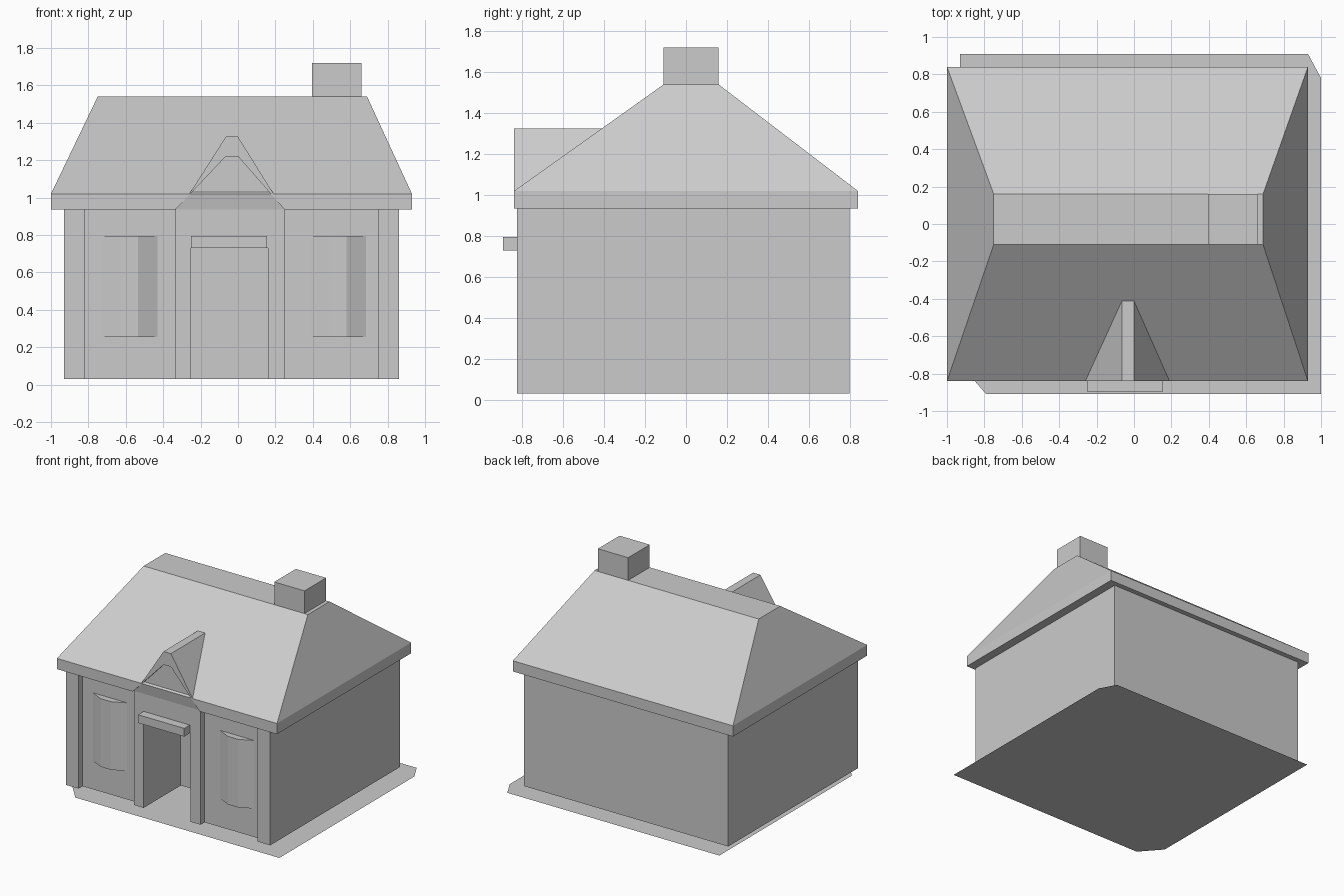
import bpy
import bmesh

old = bpy.data.objects.get("Cube")
if old:
    bpy.data.objects.remove(old, do_unlink=True)

# Single plain grey finish
grey = bpy.data.materials.new("plain_grey")
grey.use_nodes = True
colour = (0.6, 0.6, 0.6, 1)
grey.diffuse_color = colour
grey.node_tree.nodes["Principled BSDF"].inputs["Base Color"].default_value = colour


def finish(name, bm):
    bmesh.ops.recalc_face_normals(bm, faces=bm.faces)
    mesh = bpy.data.meshes.new(name)
    bm.to_mesh(mesh)
    bm.free()
    mesh.materials.append(grey)
    obj = bpy.data.objects.new(name, mesh)
    bpy.context.collection.objects.link(obj)
    return obj


def prism(name, outline, start, end, upright=False):
    """Extrude a plan outline (x, y) up z, or an upright one (x, z) along y."""
    bm = bmesh.new()
    place = (lambda a, b: (a, start, b)) if upright else (lambda a, b: (a, b, start))
    face = bm.faces.new([bm.verts.new(place(a, b)) for a, b in outline])
    grown = bmesh.ops.extrude_face_region(bm, geom=[face])["geom"]
    step = (0, end - start, 0) if upright else (0, 0, end - start)
    bmesh.ops.translate(bm, vec=step, verts=[v for v in grown if isinstance(v, bmesh.types.BMVert)])
    return finish(name, bm)


def rect(x0, x1, y0, y1):
    return [(x0, y0), (x1, y0), (x1, y1), (x0, y1)]


def box(name, x, y, z):
    return prism(name, rect(*x, *y), *z)


# Heights and depths shared by the parts
FLOOR, EAVE, ROOF_EDGE, RIDGE = 0.03, 0.935, 1.02, 1.54
POST_Y, WALL_Y, BACK_Y = -0.825, -0.775, 0.80
DOOR_L, DOOR_R, DOOR_TOP = -0.25, 0.16, 0.73

# Thin ground sheet with two clipped corners
bm = bmesh.new()
ground = [(-0.79, -0.91), (1, -0.91), (1, 0.78), (0.93, 0.91), (-0.93, 0.91), (-0.93, -0.75)]
bm.faces.new([bm.verts.new((x, y, 0)) for x, y in ground])
finish("ground_sheet", bm)

# House body: plan with corner posts, door posts and the deep doorway
plan = [(-0.93, BACK_Y), (-0.93, POST_Y), (-0.82, POST_Y), (-0.82, WALL_Y),
        (-0.335, WALL_Y), (-0.335, POST_Y), (DOOR_L, POST_Y), (DOOR_L, -0.36),
        (DOOR_R, -0.36), (DOOR_R, POST_Y), (0.25, POST_Y), (0.25, WALL_Y),
        (0.75, WALL_Y), (0.75, POST_Y), (0.86, POST_Y), (0.86, BACK_Y)]
prism("house_walls", plan, FLOOR, EAVE + 0.01)
box("door_header", (DOOR_L, DOOR_R), (POST_Y, -0.36), (DOOR_TOP, EAVE))
box("door_canopy", (DOOR_L, 0.155), (-0.895, POST_Y), (DOOR_TOP, 0.795))

# Shallow bay windows
for side, x in (("right", -0.58), ("left", 0.535)):
    bay = [(x - 0.15, WALL_Y), (x - 0.045, POST_Y), (x + 0.045, POST_Y), (x + 0.15, WALL_Y)]
    prism(side + "_bay_window", bay, 0.255, 0.795)

# Main roof: eave band topped by a truncated hip
bm = bmesh.new()
levels = [(rect(-1, 0.93, POST_Y, 0.84), EAVE),
          (rect(-1, 0.93, -0.84, 0.84), ROOF_EDGE),
          (rect(-0.75, 0.69, -0.11, 0.16), RIDGE)]
rings = [[bm.verts.new((x, y, z)) for x, y in pts] for pts, z in levels]
for low, high in zip(rings, rings[1:]):
    for i in range(4):
        j = (i + 1) % 4
        bm.faces.new((low[i], low[j], high[j], high[i]))
bm.faces.new(rings[0])
bm.faces.new(rings[-1])
finish("main_roof", bm)

# Front eave boards stop either side of the porch gable
prism("right_eave_board", [(-1, EAVE), (-0.335, EAVE), (-0.26, ROOF_EDGE), (-1, ROOF_EDGE)],
      -0.84, -0.80, True)
prism("left_eave_board", [(0.25, EAVE), (0.93, EAVE), (0.93, ROOF_EDGE), (0.19, ROOF_EDGE)],
      -0.84, -0.80, True)

# Porch gable with its raised surround
inner = [(-0.335, EAVE), (-0.065, 1.22), (0, 1.22), (0.25, EAVE)]
outer = [(-0.26, ROOF_EDGE), (-0.065, 1.325), (0, 1.325), (0.19, ROOF_EDGE)]
prism("porch_gable", inner, POST_Y, -0.70, True)
prism("porch_roof", outer, POST_Y, -0.41, True)
prism("porch_surround", inner + outer[::-1], -0.84, POST_Y, True)

# Chimney
box("chimney", (0.395, 0.66), (-0.11, 0.16), (RIDGE - 0.02, 1.72))
